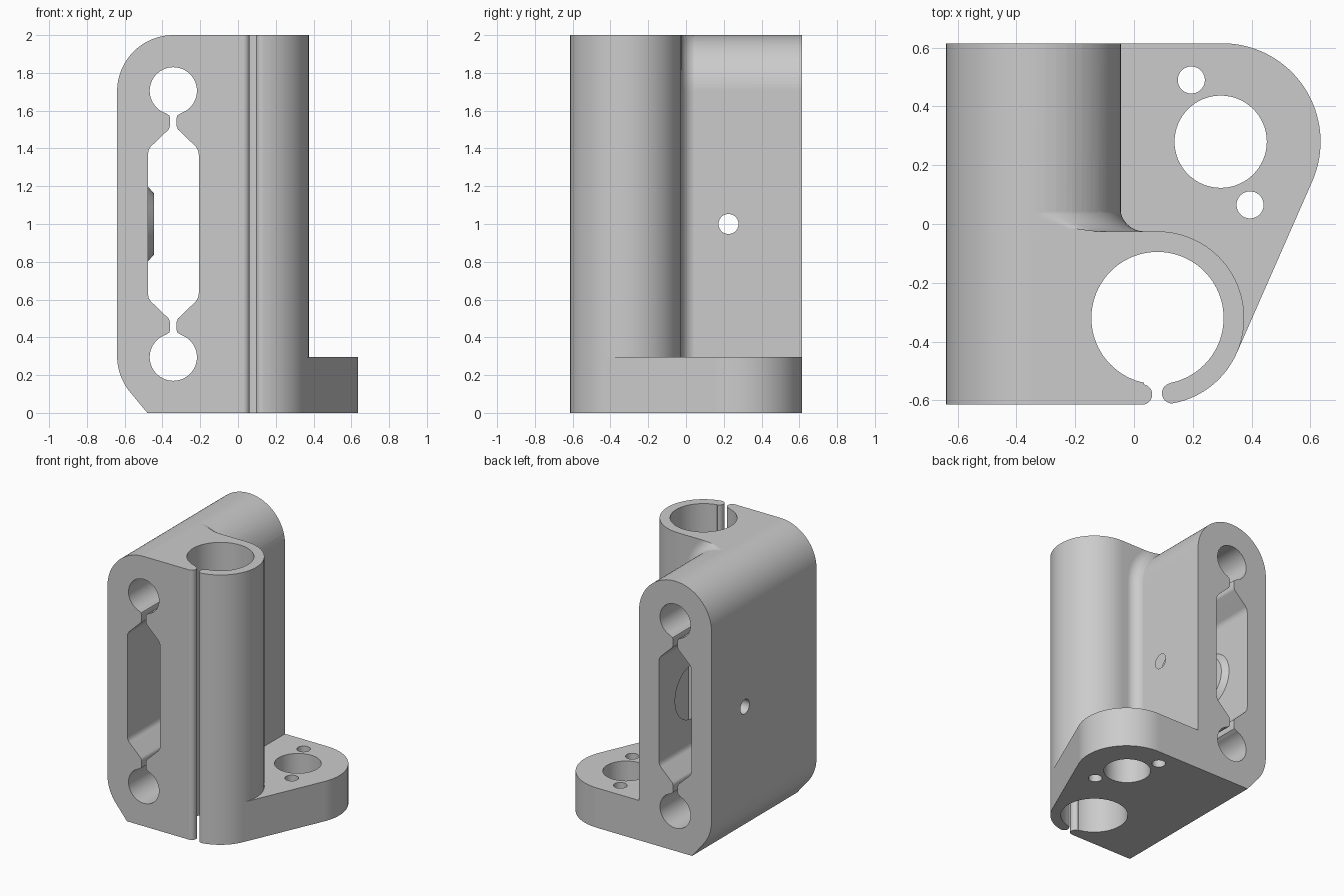
import bpy, bmesh, math

old = bpy.data.objects.get("Cube")
if old:
    bpy.data.objects.remove(old, do_unlink=True)

grey = bpy.data.materials.new("plain_grey")
grey.use_nodes = True
colour = (0.6, 0.6, 0.6, 1)
grey.diffuse_color = colour
grey.node_tree.nodes["Principled BSDF"].inputs["Base Color"].default_value = colour

HEIGHT, FRONT, BACK = 2.0, -0.615, 0.615
MID, HALF = -0.3425, 0.2975          # centre and half width of the upright block
BORE = (0.08, -0.32)                 # clamp axis
CLAMP_R, CLAMP_BACK = 0.295, -0.025
LOBE, LOBE_R = (0.30, 0.28), 0.335   # rounded end of the foot


def arc(c, r, start, end, n=24):
    angles = [math.radians(start + (end - start) * i / n) for i in range(n + 1)]
    return [(c[0] + r * math.cos(a), c[1] + r * math.sin(a)) for a in angles]


def loft(name, sections):
    """Closed solid through a list of matching 3D outlines."""
    bm = bmesh.new()
    rings = [[bm.verts.new(p) for p in s] for s in sections]
    for a, b in zip(rings, rings[1:]):
        for i in range(len(a)):
            j = (i + 1) % len(a)
            bm.faces.new((a[i], a[j], b[j], b[i]))
    bm.faces.new(rings[0])
    bm.faces.new(rings[-1])
    bmesh.ops.recalc_face_normals(bm, faces=bm.faces)
    mesh = bpy.data.meshes.new(name)
    bm.to_mesh(mesh)
    bm.free()
    mesh.materials.append(grey)
    ob = bpy.data.objects.new(name, mesh)
    bpy.context.collection.objects.link(ob)
    return ob


def place(axis, pts, t):
    if axis == "x":
        return [(t, u, v) for u, v in pts]
    if axis == "y":
        return [(u, t, v) for u, v in pts]
    return [(u, v, t) for u, v in pts]


def prism(name, axis, pts, lo, hi):
    return loft(name, [place(axis, pts, lo), place(axis, pts, hi)])


def circle(c, r, n=64):
    return arc(c, r, 0, 360, n)[:-1]


def combine(target, other, operation):
    bpy.context.view_layer.objects.active = target
    mod = target.modifiers.new(other.name, "BOOLEAN")
    mod.object, mod.operation, mod.solver = other, operation, "EXACT"
    bpy.ops.object.modifier_apply(modifier=mod.name)
    bpy.data.objects.remove(other, do_unlink=True)


# Upright block: round top, one rounded and chamfered lower edge
top = HEIGHT - HALF
profile = arc((MID, top), HALF, 0, 180, 48)
profile += arc((MID, 0.3), HALF, 180, 219, 10)
profile += [(-0.48, 0), (MID + HALF, 0)]
body = prism("clamp_bracket", "y", profile, FRONT, BACK)

# Clamp column beside the block
column = [(MID, FRONT)] + arc(BORE, CLAMP_R, -90, 90, 48) + [(MID, CLAMP_BACK)]
combine(body, prism("clamp_column", "z", column, 0, HEIGHT), "UNION")

# Concave fillet that follows the block outline behind the column
R = 0.08
sections = []
for y, off in [(CLAMP_BACK - 0.03, R)] + [
        (CLAMP_BACK + R * (1 - math.cos(a)), R * (1 - math.sin(a)) - 0.001)
        for a in [math.radians(90 * i / 12) for i in range(13)]]:
    outline = [(u, min(v, HEIGHT)) for u, v in arc((MID, top), HALF + off, 0, 90)]
    outline += [(MID, 0), (MID + HALF + off, 0)]
    sections.append(place("y", outline, y))
combine(body, loft("column_fillet", sections), "UNION")

# Foot: rounded lobe with a side tangent to the column
TANGENT = -23.7
foot = [(MID, BACK), (MID, BORE[1])]
foot += arc(BORE, CLAMP_R, TANGENT, TANGENT, 1)[:1]
foot += arc(LOBE, LOBE_R, TANGENT, 90, 40)
combine(body, prism("foot", "z", foot, 0, 0.295), "UNION")

# Clamp bore and the slit with rounded lips
combine(body, prism("bore", "z", circle(BORE, 0.225, 96), -0.1, 2.1), "DIFFERENCE")
slit = [(0.027, -0.7)] + arc((0.027, -0.58), 0.035, -90, 78, 14)
slit += [(0.04, -0.5), (0.122, -0.5)]
slit += arc((0.13, -0.576), 0.035, 102, 270, 14) + [(0.13, -0.7)]
combine(body, prism("slit", "z", slit, -0.1, 2.1), "DIFFERENCE")

# Foot holes
for c, r in [((0.295, 0.28), 0.157), ((0.195, 0.49), 0.046), ((0.395, 0.065), 0.046)]:
    combine(body, prism("foot_hole", "z", circle(c, r), -0.1, 0.5), "DIFFERENCE")

# Rod holes and the slot that joins them through narrow necks
for side in (-1, 1):
    rod = circle((MID, 1 + side * 0.705), 0.125)
    combine(body, prism("rod_hole", "y", rod, -0.8, 0.8), "DIFFERENCE")
quarter = [(0.135, 0.365), (0.131, 0.39), (0.119, 0.41), (0.025, 0.5),
           (0.017, 0.52), (0.017, 0.56), (0.022, 0.575), (0.042, 0.588), (0.04, 0.65)]
right = [(u, -v) for u, v in reversed(quarter)] + quarter
left = [(-u, v) for u, v in reversed(right)]
slot = [(MID + u, 1 + v) for u, v in right + left]
combine(body, prism("slot", "y", slot, -0.8, 0.8), "DIFFERENCE")

# Tapered bosses on the slot walls, with the cross hole
PIN = (0.225, 1.0)
for side in (-1, 1):
    ends = [(0.155, 0.222), (0.101, 0.16)]
    boss = [place("x", circle(PIN, r), MID + side * d) for d, r in ends]
    combine(body, loft("boss", boss), "UNION")
combine(body, prism("cross_hole", "x", circle(PIN, 0.053, 40), -0.8, 0.2), "DIFFERENCE")

# Smooth curves with sharp edges kept
bpy.ops.object.select_all(action="DESELECT")
body.select_set(True)
bpy.context.view_layer.objects.active = body
bpy.ops.object.shade_smooth_by_angle(angle=math.radians(30))
weighted = body.modifiers.new("even_shading", "WEIGHTED_NORMAL")
weighted.keep_sharp = True
